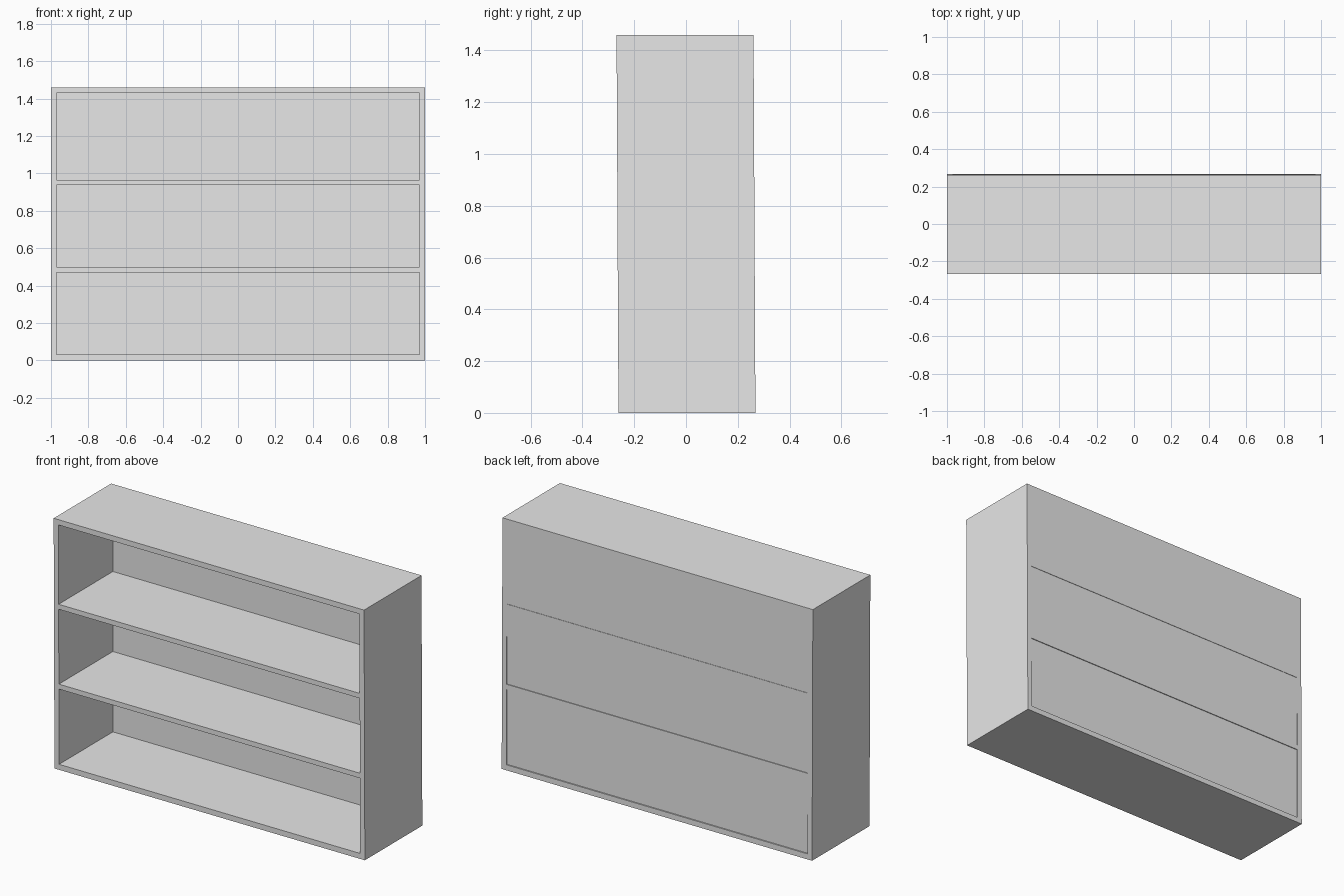
import bpy
import bmesh

cube = bpy.data.objects.get("Cube")
if cube:
    bpy.data.objects.remove(cube, do_unlink=True)

HEIGHT, HALF_DEPTH, LEAN = 1.46, 0.2645, 0.0037
XS = [-1, -0.97, 0.97, 1]
ZS = [0, 0.032, 0.471, 0.5, 0.937, 0.966, 1.429, HEIGHT]

grey = bpy.data.materials.new("light grey")
grey.use_nodes = True
colour = (0.8, 0.8, 0.8, 1)
grey.diffuse_color = colour
grey.node_tree.nodes["Principled BSDF"].inputs["Base Color"].default_value = colour


def finish(name, bm):
    bmesh.ops.recalc_face_normals(bm, faces=bm.faces)
    mesh = bpy.data.meshes.new(name)
    bm.to_mesh(mesh)
    bm.free()
    mesh.materials.append(grey)
    obj = bpy.data.objects.new(name, mesh)
    bpy.context.collection.objects.link(obj)
    return obj


# Frame: sides and boards as one lattice, extruded front to back
bm = bmesh.new()
grid = [[bm.verts.new((x, -HALF_DEPTH, z)) for x in XS] for z in ZS]
for row in range(len(ZS) - 1):
    for col in range(len(XS) - 1):
        if col == 1 and row % 2 == 1:
            continue  # open compartment
        bm.faces.new((grid[row][col], grid[row][col + 1],
                      grid[row + 1][col + 1], grid[row + 1][col]))
ext = bmesh.ops.extrude_face_region(bm, geom=bm.faces[:], use_keep_orig=True)
for v in ext["geom"]:
    if isinstance(v, bmesh.types.BMVert):
        v.co.y = HALF_DEPTH
# The whole frame leans very slightly forward
for v in bm.verts:
    v.co.y += LEAN * (1 - 2 * v.co.z / HEIGHT)
finish("shelf_frame", bm)

# Back panels: one upright plate closing each compartment
PANEL_FRONT, PANEL_BACK = 0.234, 0.261
for label, i in (("lower", 1), ("middle", 3), ("upper", 5)):
    bm = bmesh.new()
    bmesh.ops.create_cube(bm, size=1)
    bmesh.ops.scale(bm, verts=bm.verts,
                    vec=(XS[2] - XS[1], PANEL_BACK - PANEL_FRONT, ZS[i + 1] - ZS[i]))
    bmesh.ops.translate(bm, verts=bm.verts,
                        vec=(0, (PANEL_FRONT + PANEL_BACK) / 2, (ZS[i] + ZS[i + 1]) / 2))
    finish(label + "_back_panel", bm)
